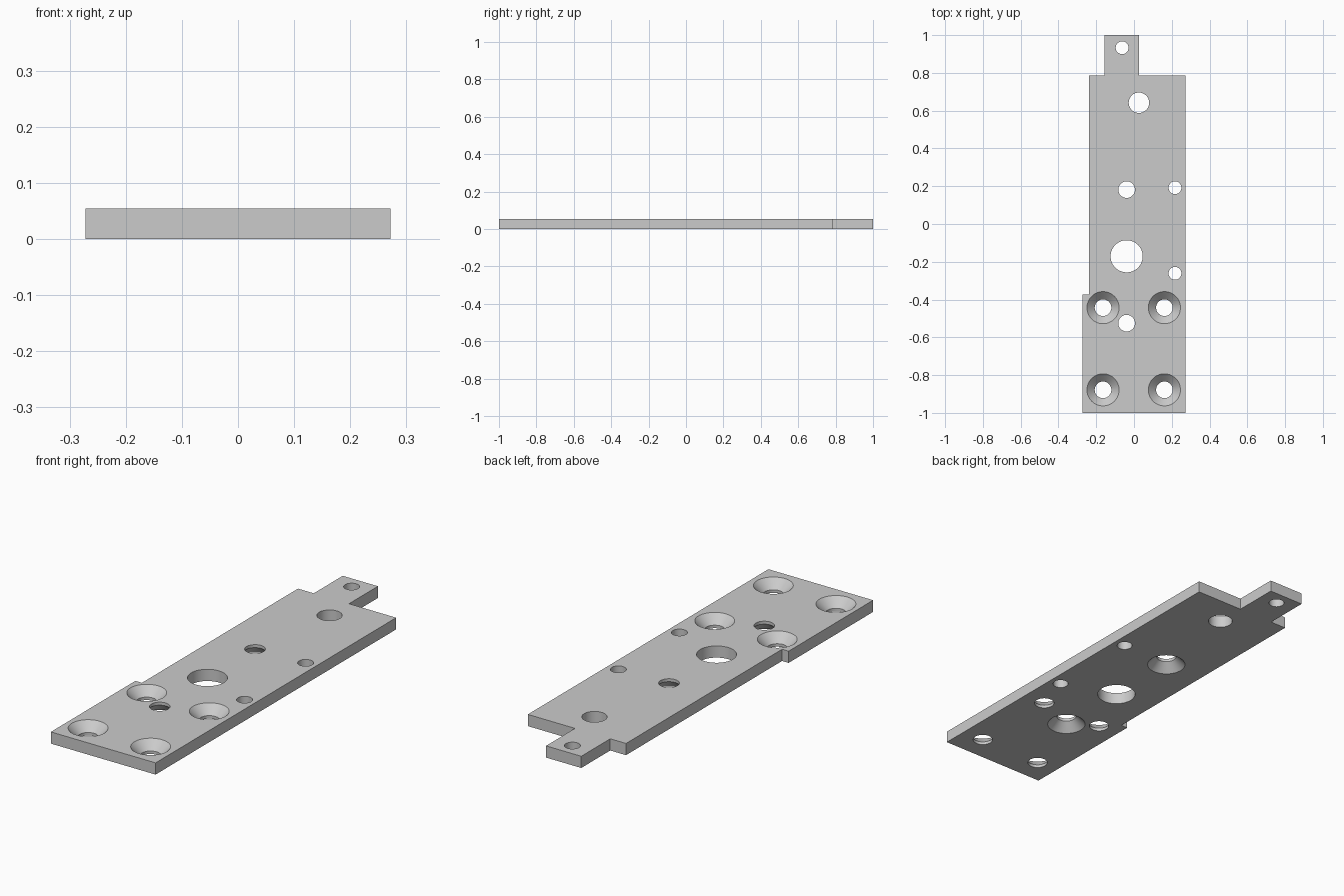
import bpy, bmesh
from math import cos, sin, tau, radians

cube = bpy.data.objects.get("Cube")
if cube:
    bpy.data.objects.remove(cube, do_unlink=True)

THICK = 0.055
LAND = 0.014      # straight part left below a countersink
OVER = 0.02       # how far cutters pass through the plate
SIDES = 64

metal = bpy.data.materials.new("plain grey metal")
metal.use_nodes = True
GREY = (0.6, 0.6, 0.6, 1)
metal.diffuse_color = GREY
metal.node_tree.nodes["Principled BSDF"].inputs["Base Color"].default_value = GREY


def make_object(name, bm):
    bmesh.ops.recalc_face_normals(bm, faces=bm.faces)
    mesh = bpy.data.meshes.new(name)
    bm.to_mesh(mesh)
    bm.free()
    mesh.materials.append(metal)
    obj = bpy.data.objects.new(name, mesh)
    bpy.context.collection.objects.link(obj)
    return obj


def lathe(bm, x, y, profile):
    """Closed turned solid from (radius, height) pairs."""
    rings = [[bm.verts.new((x + r * cos(tau * i / SIDES), y + r * sin(tau * i / SIDES), z))
              for i in range(SIDES)] for r, z in profile]
    for low, high in zip(rings, rings[1:]):
        for i in range(SIDES):
            j = (i + 1) % SIDES
            bm.faces.new((low[i], low[j], high[j], high[i]))
    bm.faces.new(rings[0][::-1])
    bm.faces.new(rings[-1])


def hole(bm, x, y, r):
    lathe(bm, x, y, [(r, -OVER), (r, THICK + OVER)])


def countersink(bm, x, y, r, wide, from_below=False):
    profile = [(r, -OVER), (r, LAND), (wide, THICK), (wide, THICK + OVER)]
    if from_below:
        profile = [(rad, THICK - z) for rad, z in reversed(profile)]
    lathe(bm, x, y, profile)


# Plate outline with a narrow end tab and a wider foot on one side
outline = [(-0.272, -1), (0.272, -1), (0.272, 0.785), (0.027, 0.785), (0.027, 1),
           (-0.156, 1), (-0.156, 0.785), (-0.238, 0.785), (-0.238, -0.373), (-0.272, -0.373)]
bm = bmesh.new()
base = bm.faces.new([bm.verts.new((x, y, 0)) for x, y in outline])
top = bmesh.ops.extrude_face_region(bm, geom=[base])["geom"]
bmesh.ops.translate(bm, vec=(0, 0, THICK),
                    verts=[v for v in top if isinstance(v, bmesh.types.BMVert)])
plate = make_object("mounting_plate", bm)

# Straight holes
bm = bmesh.new()
for x, y, r in [(-0.063, 0.933, 0.034), (0.026, 0.642, 0.054), (0.217, 0.192, 0.034),
                (0.217, -0.261, 0.034), (-0.039, -0.171, 0.085)]:
    hole(bm, x, y, r)
# Screw holes countersunk from above, in a rectangle
for x in (-0.164, 0.161):
    for y in (-0.443, -0.878):
        countersink(bm, x, y, 0.044, 0.085)
# Screw holes countersunk from below
for y in (0.182, -0.525):
    countersink(bm, -0.039, y, 0.044, 0.085, from_below=True)
cutter = make_object("hole_cutter", bm)
cutter.hide_render = True

# Drill the plate and drop the cutter
drill = plate.modifiers.new("drill", "BOOLEAN")
drill.operation = "DIFFERENCE"
drill.solver = "EXACT"
drill.object = cutter
bpy.ops.object.select_all(action="DESELECT")
plate.select_set(True)
bpy.context.view_layer.objects.active = plate
bpy.ops.object.modifier_apply(modifier=drill.name)
bpy.data.objects.remove(cutter, do_unlink=True)
bpy.ops.object.shade_smooth_by_angle(angle=radians(30))
